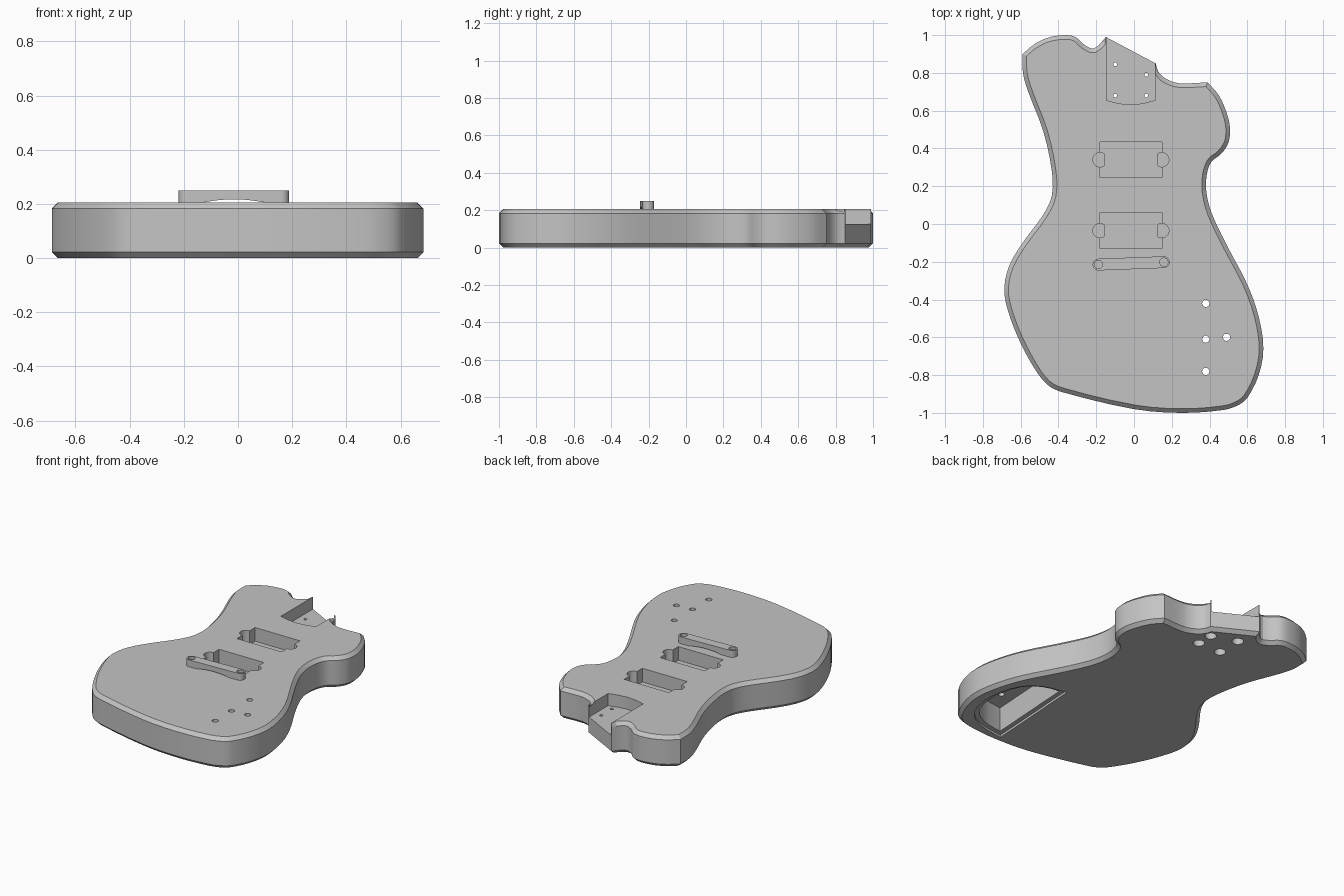
import bpy, bmesh, math
from mathutils import Vector, Matrix

cube = bpy.data.objects.get("Cube")
if cube:
    bpy.data.objects.remove(cube, do_unlink=True)

TOP = 0.205
CHAMFER = 0.022

grey = bpy.data.materials.new("body_grey")
grey.use_nodes = True
COLOUR = (0.55, 0.55, 0.55, 1)
grey.diffuse_color = COLOUR
grey.node_tree.nodes["Principled BSDF"].inputs["Base Color"].default_value = COLOUR


def spline(points, steps=3):
    """Smooth run through the points, leaving out the last one."""
    pts = [Vector(p) for p in points]
    last = len(pts) - 1
    tangents = [(pts[min(i + 1, last)] - pts[max(i - 1, 0)]).normalized()
                for i in range(len(pts))]
    run = []
    for i in range(last):
        a, b = pts[i], pts[i + 1]
        length = (b - a).length
        ta, tb = tangents[i] * length, tangents[i + 1] * length
        for s in range(steps):
            t = s / steps
            ease = t * t * (3 - 2 * t)
            run.append(a.lerp(b, ease) + ta * (t * (1 - t) ** 2) - tb * (t * t * (1 - t)))
    return run


def inset(points, amount, keep=()):
    """Offset a clockwise outline inwards, leaving the kept corners in place."""
    result = []
    for i, p in enumerate(points):
        d1 = (p - points[i - 1]).normalized()
        d2 = (points[(i + 1) % len(points)] - p).normalized()
        n1, n2 = Vector((d1.y, -d1.x)), Vector((d2.y, -d2.x))
        fixed = any((p - Vector(k)).length < 0.001 for k in keep)
        result.append(p if fixed else p + (n1 + n2) * amount / (1 + n1.dot(n2)))
    return result


def loft(name, layers):
    """Solid through a stack of (height, outline) layers."""
    bm = bmesh.new()
    rings = [[bm.verts.new((p[0], p[1], z)) for p in outline] for z, outline in layers]
    for low, high in zip(rings, rings[1:]):
        for i in range(len(low)):
            bm.faces.new((low[i - 1], low[i], high[i], high[i - 1]))
    bm.faces.new(rings[0])
    bm.faces.new(rings[-1])
    bmesh.ops.recalc_face_normals(bm, faces=bm.faces)
    mesh = bpy.data.meshes.new(name)
    bm.to_mesh(mesh)
    bm.free()
    mesh.materials.append(grey)
    obj = bpy.data.objects.new(name, mesh)
    bpy.context.collection.objects.link(obj)
    return obj


def prism(name, outline, low, high):
    return loft(name, [(low, outline), (high, outline)])


def arc(x, y, radius, start=0, end=360, count=24):
    full = end - start == 360
    angles = [math.radians(start + (end - start) * i / (count if full else count - 1))
              for i in range(count)]
    return [Vector((x + radius * math.cos(a), y + radius * math.sin(a))) for a in angles]


def carve(target, cutters):
    """Cut the cutters out of the target, bake the result and smooth it."""
    for cutter in cutters:
        cutter.hide_render = True
        mod = target.modifiers.new(cutter.name, "BOOLEAN")
        mod.operation = "DIFFERENCE"
        mod.solver = "EXACT"
        mod.object = cutter
    graph = bpy.context.evaluated_depsgraph_get()
    baked = bpy.data.meshes.new_from_object(target.evaluated_get(graph))
    target.modifiers.clear()
    target.data = baked
    for cutter in cutters:
        bpy.data.objects.remove(cutter, do_unlink=True)
    bpy.ops.object.select_all(action="DESELECT")
    target.select_set(True)
    bpy.context.view_layer.objects.active = target
    bpy.ops.object.shade_smooth_by_angle(angle=math.radians(25))


# Body outline, clockwise, in smooth runs between its sharp corners
UPPER_HORN, NECK_LEFT = (-.59, .9), (-.149, .99)
NECK_RIGHT, LOWER_HORN = (.115, .85), (.39, .75)
outline = spline([UPPER_HORN, (-.53, .95), (-.46, .985), (-.37, 1), (-.31, .99),
                  (-.26, .947), (-.21, .93), NECK_LEFT])
outline.append(Vector(NECK_LEFT))
outline += spline([NECK_RIGHT, (.13, .805), (.17, .768), (.24, .745), LOWER_HORN])
outline += spline([LOWER_HORN, (.45, .68), (.49, .59), (.508, .51), (.5, .43),
                   (.46, .37), (.41, .33), (.385, .26), (.383, .17), (.41, .06),
                   (.49, -.11), (.6, -.32), (.66, -.49), (.685, -.66), (.66, -.8),
                   (.6, -.92), (.55, -.96), (.47, -.985), (.25, -1), (0, -.98),
                   (-.38, -.89), (-.46, -.85), (-.53, -.76), (-.61, -.61), (-.67, -.45),
                   (-.687, -.34), (-.66, -.22), (-.59, -.1), (-.48, .05), (-.435, .15),
                   (-.435, .28), (-.48, .49), (-.56, .7), (-.588, .8), UPPER_HORN])
body = loft("guitar_body", [
    (0, inset(outline, CHAMFER)),
    (CHAMFER, outline),
    (TOP - CHAMFER, outline),
    (TOP, inset(outline, CHAMFER, (NECK_LEFT, NECK_RIGHT))),
])

# Neck pocket with a curved inner end
cutters = [prism("neck_pocket", [(-.145, 1.1), (-.145, .655), (-.08, .638), (-.018, .632),
                                 (.045, .638), (.11, .655), (.11, 1.1)], .125, .3)]

# Neck screw holes with wider recesses underneath
for x, y in ((-.1, .845), (.065, .79), (-.1, .68), (.065, .68)):
    cutters.append(prism("screw_hole", arc(x, y, .01, count=12), -.1, .3))
    cutters.append(prism("screw_recess", arc(x, y, .035), -.1, .05))

# Two pickup pockets, each with a deeper rounded ear at both ends
for y in (.34, -.035):
    cutters.append(prism("pickup_pocket", [(-.18, y - .095), (.147, y - .095),
                                           (.147, y + .095), (-.18, y + .095)], .115, .3))
    for x, turn in ((-.18, 0), (.147, 180)):
        ear = arc(x, y, .038, turn + 58, turn + 302, 16)
        cutters.append(prism("pickup_ear", ear, .085, .3))

# Control cavity in the back, with a shallow ledge for its cover
ledge = spline([(.29, -.28), (.44, -.315), (.55, -.41), (.605, -.6), (.57, -.8),
                (.45, -.905), (.25, -.945)])
ledge.append(Vector((.25, -.945)))
cutters.append(prism("cover_ledge", ledge, -.1, .015))
cutters.append(prism("control_cavity", inset(ledge, .03), -.1, .175))

# Control holes through the thin top
for x, y in ((.38, -.42), (.38, -.61), (.49, -.6), (.38, -.78)):
    cutters.append(prism("control_hole", arc(x, y, .019), .1, .3))
carve(body, cutters)

# Bridge bar with rounded ends, an arched underside and post holes
ENDS = ((-.188, -.215), (.158, -.202))
bridge = prism("bridge", arc(*ENDS[0], .031, 92, 272, 16) + arc(*ENDS[1], .031, -88, 92, 16),
               TOP, .25)
arch = prism("bridge_arch", arc(-.015, -.34, .557, count=128), 0, .5)
arch.data.transform(Matrix.Rotation(math.radians(90), 4, "X"))
posts = [prism("post_hole", arc(x, y, .022), .232, .3) for x, y in ENDS]
carve(bridge, [arch] + posts)
